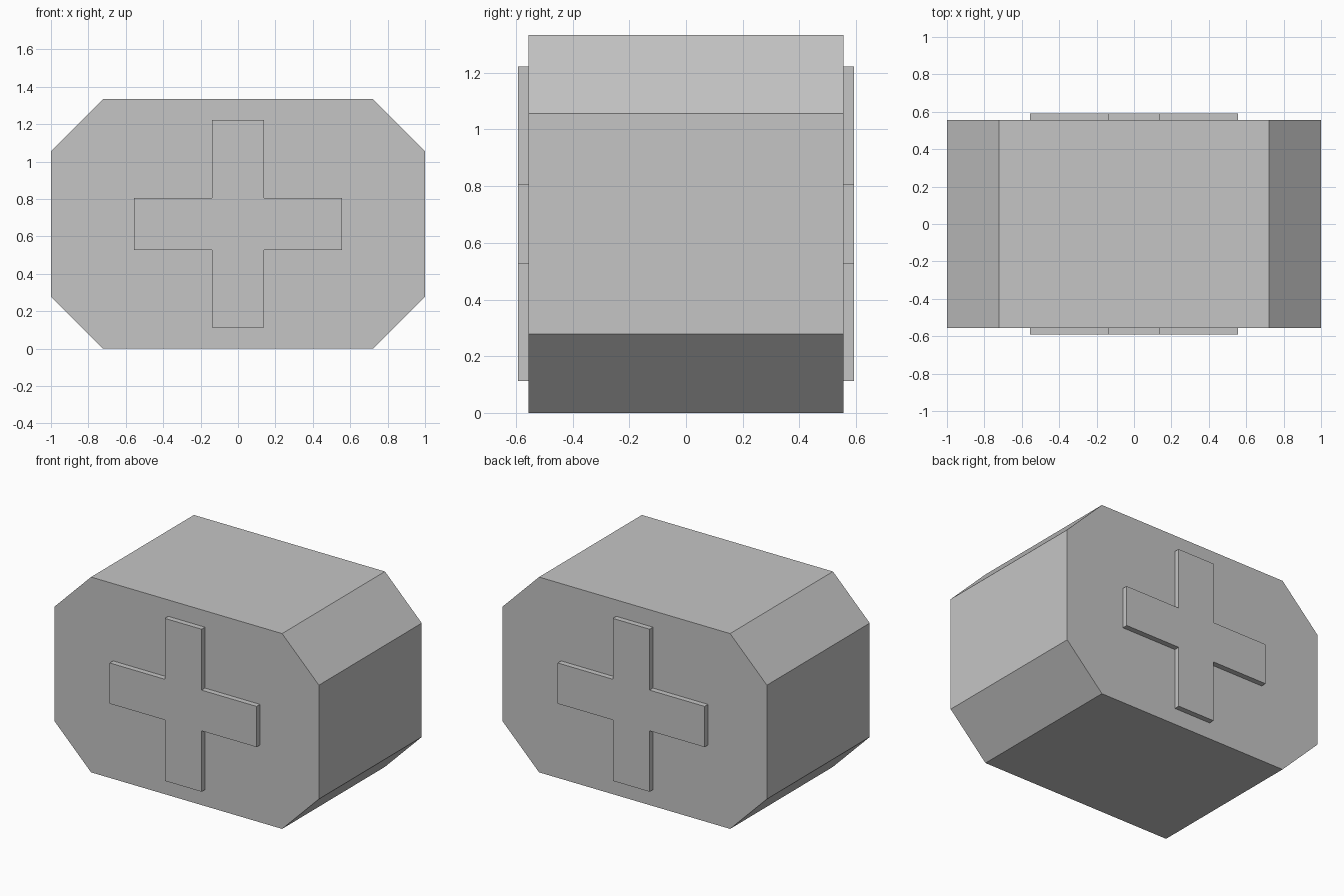
import bpy, bmesh

cube = bpy.data.objects.get("Cube")
if cube:
    bpy.data.objects.remove(cube, do_unlink=True)

# Single flat colour
grey = bpy.data.materials.new("light_grey")
grey.use_nodes = True
COLOUR = (0.56, 0.56, 0.56, 1)
grey.diffuse_color = COLOUR
for node in grey.node_tree.nodes:
    if node.type == 'BSDF_PRINCIPLED':
        node.inputs["Base Color"].default_value = COLOUR

HALF_HEIGHT = 0.667
HALF_DEPTH = 0.555
PLATE_DEPTH = 0.037


def prism(name, outline, y_start, y_end):
    """Extrude an x/z outline along y, centred on the body's mid height."""
    bm = bmesh.new()
    face = bm.faces.new([bm.verts.new((x, y_start, z + HALF_HEIGHT)) for x, z in outline])
    extruded = bmesh.ops.extrude_face_region(bm, geom=[face])["geom"]
    moved = [v for v in extruded if isinstance(v, bmesh.types.BMVert)]
    bmesh.ops.translate(bm, verts=moved, vec=(0, y_end - y_start, 0))
    bmesh.ops.recalc_face_normals(bm, faces=bm.faces)
    mesh = bpy.data.meshes.new(name)
    bm.to_mesh(mesh)
    bm.free()
    mesh.materials.append(grey)
    obj = bpy.data.objects.new(name, mesh)
    bpy.context.collection.objects.link(obj)
    return obj


def four_fold(corner):
    """Mirror one quadrant's points into a closed outline."""
    right = corner + [(x, -z) for x, z in reversed(corner)]
    return right + [(-x, z) for x, z in reversed(right)]


# Chamfered box body
body_outline = four_fold([(0.722, HALF_HEIGHT), (1.0, 0.389)])
prism("body", body_outline, -HALF_DEPTH, HALF_DEPTH)

# Raised cross on the front and the back
arm, reach = 0.139, 0.555
cross_outline = four_fold([(arm, reach), (arm, arm), (reach, arm)])
for name, side in (("front_cross", -1), ("back_cross", 1)):
    prism(name, cross_outline, side * HALF_DEPTH, side * (HALF_DEPTH + PLATE_DEPTH))
